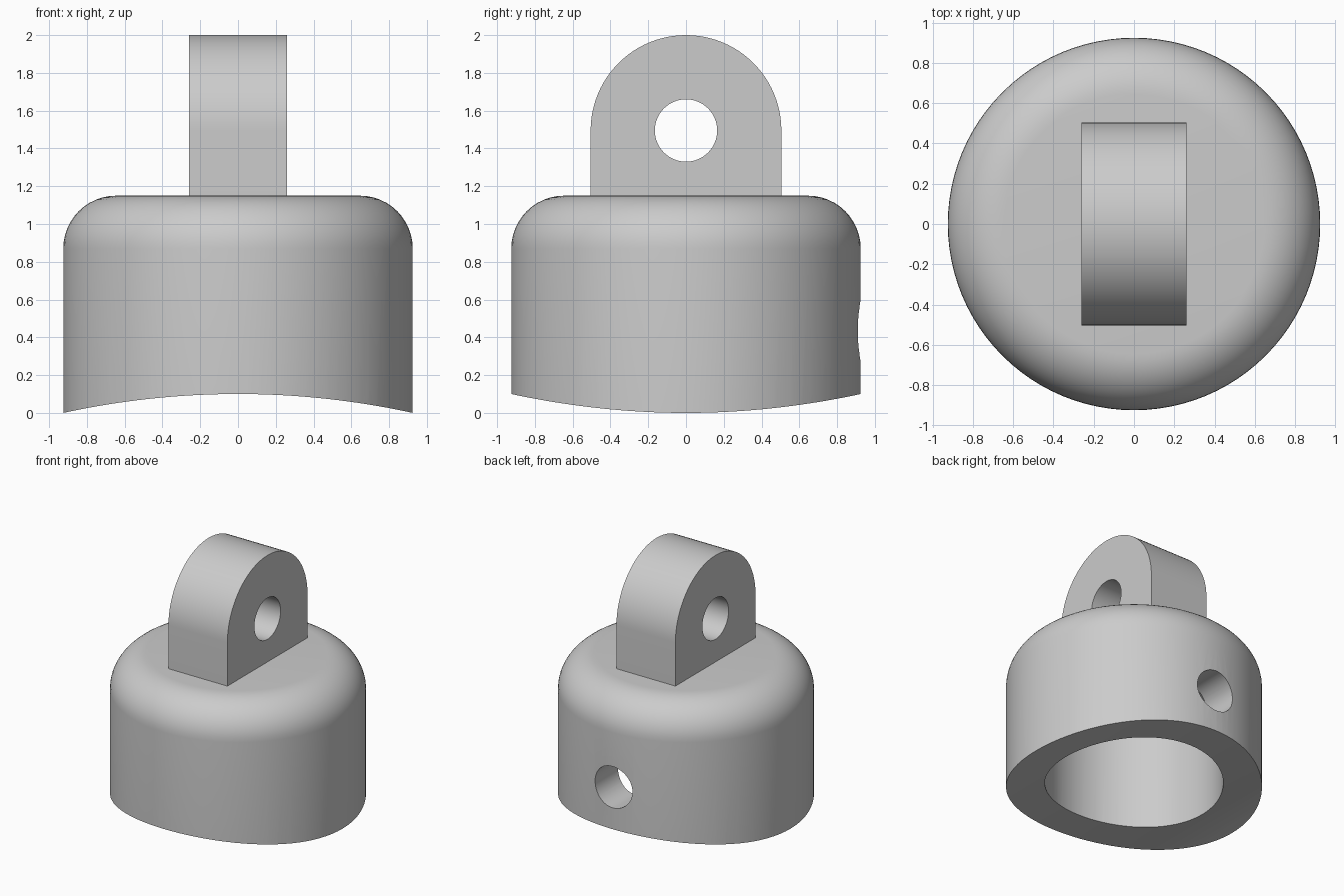
import bpy, bmesh, math
from mathutils import Matrix

cube = bpy.data.objects.get("Cube")
if cube:
    bpy.data.objects.remove(cube, do_unlink=True)

grey = bpy.data.materials.new("plain_grey")
grey.use_nodes = True
colour = (0.6, 0.6, 0.6, 1)
grey.diffuse_color = colour
grey.node_tree.nodes["Principled BSDF"].inputs["Base Color"].default_value = colour


def add_object(name, bm, helper=False):
    bmesh.ops.recalc_face_normals(bm, faces=bm.faces)
    mesh = bpy.data.meshes.new(name)
    bm.to_mesh(mesh)
    bm.free()
    mesh.materials.append(grey)
    obj = bpy.data.objects.new(name, mesh)
    bpy.context.collection.objects.link(obj)
    if helper:
        obj.hide_render = True
    return obj


def cylinder(name, radius, depth, centre, axis="Z", segments=64):
    turn = {"X": Matrix.Rotation(math.pi / 2, 4, "Y"),
            "Y": Matrix.Rotation(math.pi / 2, 4, "X"),
            "Z": Matrix()}[axis]
    bm = bmesh.new()
    bmesh.ops.create_cone(bm, cap_ends=True, segments=segments, radius1=radius, radius2=radius,
                          depth=depth, matrix=Matrix.Translation(centre) @ turn)
    return add_object(name, bm, helper=True)


def cut(obj, cutters):
    for cutter in cutters:
        mod = obj.modifiers.new(cutter.name, "BOOLEAN")
        mod.operation = "DIFFERENCE"
        mod.solver = "EXACT"
        mod.object = cutter
    bpy.ops.object.select_all(action="DESELECT")
    obj.select_set(True)
    bpy.context.view_layer.objects.active = obj
    for mod in list(obj.modifiers):
        bpy.ops.object.modifier_apply(modifier=mod.name)
    for cutter in cutters:
        bpy.data.objects.remove(cutter, do_unlink=True)
    bpy.ops.object.shade_smooth_by_angle(angle=math.radians(30))


# Cap body: lathed profile with a rounded shoulder
R, TOP, FILLET, STEPS = 0.925, 1.15, 0.28, 12
profile = [(0, -0.1), (R, -0.1)]
for i in range(STEPS + 1):
    a = math.pi / 2 * i / STEPS
    profile.append((R - FILLET + FILLET * math.cos(a), TOP - FILLET + FILLET * math.sin(a)))
profile.append((0, TOP))

bm = bmesh.new()
verts = [bm.verts.new((r, 0, z)) for r, z in profile]
edges = [bm.edges.new(pair) for pair in zip(verts, verts[1:])]
bmesh.ops.spin(bm, geom=verts + edges, cent=(0, 0, 0), axis=(0, 0, 1),
               angle=math.tau, steps=96, use_merge=True)
bmesh.ops.remove_doubles(bm, verts=bm.verts, dist=1e-5)
body = add_object("cap_body", bm)

# Saddle-shaped underside, blind socket and rear screw hole
SAG = 0.1
saddle_r = (R * R + SAG * SAG) / (2 * SAG)
cut(body, [
    cylinder("saddle_cutter", saddle_r, 3, (0, 0, SAG - saddle_r), "Y", 512),
    cylinder("socket_cutter", 0.645, 1.87, (0, 0, -0.065), "Z", 96),
    cylinder("screw_hole_cutter", 0.165, 0.6, (0, 0.8, 0.435), "Y"),
])

# Lug: rounded tab with an eye through it
HALF, ARC_R, ARC_Z = 0.26, 0.505, 1.495
outline = [(-ARC_R, TOP - 0.02), (ARC_R, TOP - 0.02)]
outline += [(ARC_R * math.cos(math.pi * i / 48), ARC_Z + ARC_R * math.sin(math.pi * i / 48))
            for i in range(49)]
bm = bmesh.new()
face = bm.faces.new([bm.verts.new((-HALF, y, z)) for y, z in outline])
side = bmesh.ops.extrude_face_region(bm, geom=[face])
bmesh.ops.translate(bm, vec=(2 * HALF, 0, 0),
                    verts=[g for g in side["geom"] if isinstance(g, bmesh.types.BMVert)])
lug = add_object("lug", bm)
cut(lug, [cylinder("eye_cutter", 0.165, 1, (0, 0, ARC_Z), "X")])
